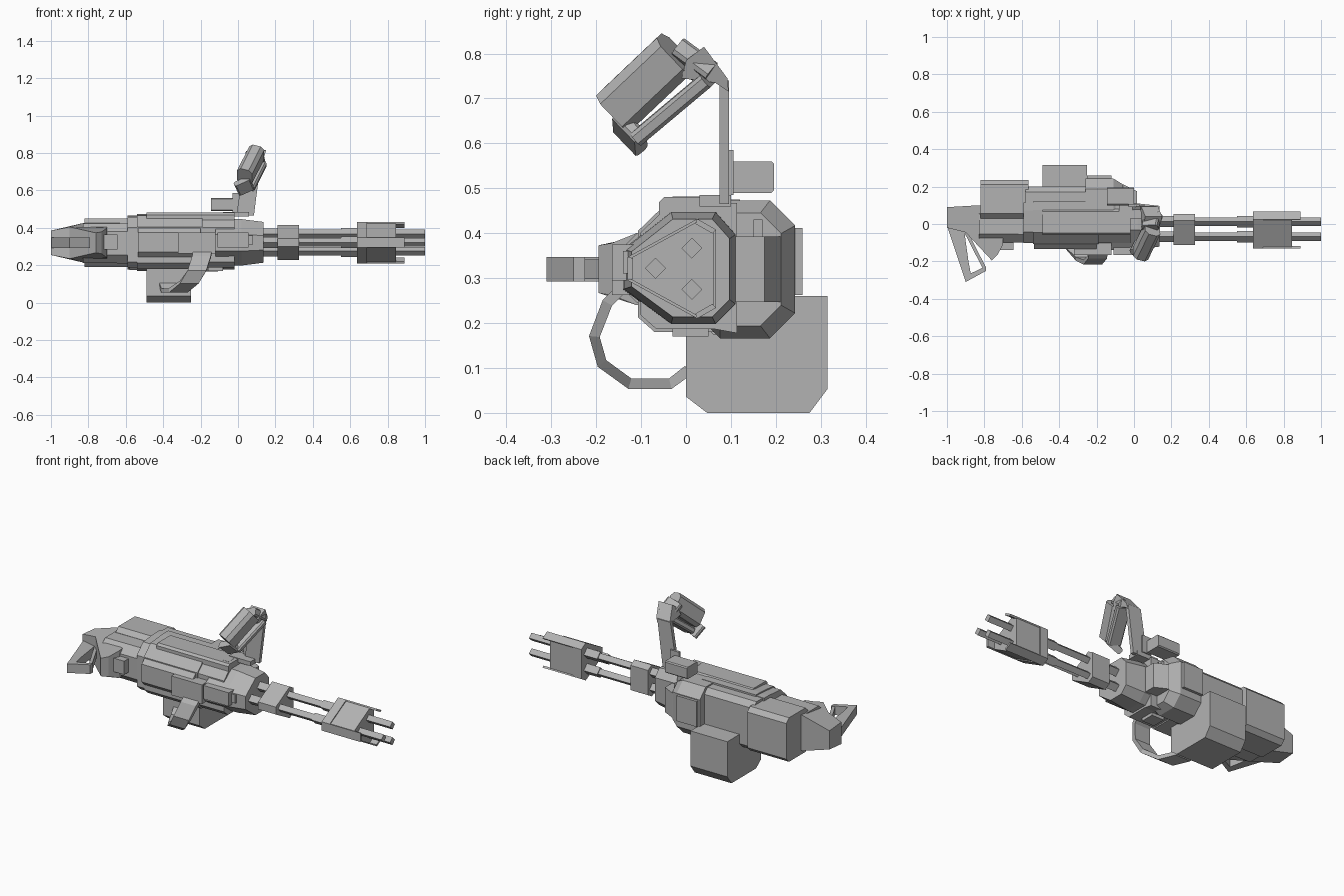
import bpy, bmesh
from mathutils import Vector

cube = bpy.data.objects.get("Cube")
if cube:
    bpy.data.objects.remove(cube, do_unlink=True)

grey = bpy.data.materials.new("gunmetal grey")
grey.use_nodes = True
grey.diffuse_color = (0.45, 0.45, 0.45, 1)
grey.node_tree.nodes["Principled BSDF"].inputs["Base Color"].default_value = (0.45, 0.45, 0.45, 1)


def loft(name, rings):
    """Skin matching rings of points and cap both ends."""
    bm = bmesh.new()
    loops = [[bm.verts.new(p) for p in ring] for ring in rings]
    n = len(loops[0])
    for a, b in zip(loops, loops[1:]):
        for i in range(n):
            j = (i + 1) % n
            bm.faces.new((a[i], a[j], b[j], b[i]))
    bm.faces.new(loops[0])
    bm.faces.new(loops[-1])
    bmesh.ops.recalc_face_normals(bm, faces=bm.faces)
    mesh = bpy.data.meshes.new(name)
    bm.to_mesh(mesh)
    bm.free()
    mesh.materials.append(grey)
    ob = bpy.data.objects.new(name, mesh)
    bpy.context.collection.objects.link(ob)
    return ob


def along_x(name, section, stations, centre=(0, 0.32)):
    """Sweep a y-z section through (x, scale) stations."""
    cy, cz = centre
    return loft(name, [[(x, cy + (y - cy) * s, cz + (z - cz) * s) for y, z in section]
                       for x, s in stations])


def chamfered(y0, y1, z0, z1, c):
    return [(y0 + c, z0), (y1 - c, z0), (y1, z0 + c), (y1, z1 - c),
            (y1 - c, z1), (y0 + c, z1), (y0, z1 - c), (y0, z0 + c)]


def box(name, x0, x1, y0, y1, z0, z1):
    return along_x(name, [(y0, z0), (y1, z0), (y1, z1), (y0, z1)], [(x0, 1), (x1, 1)])


def slab(name, outline, mid=0.32):
    """Plan outline of (x, y, half height) mirrored about a level."""
    return loft(name, [[(x, y, mid + s * h) for x, y, h in outline] for s in (-1, 1)])


def bar(name, p, q, side, width, depth, c=0.0):
    """Chamfered bar from p to q, width along the side direction."""
    p, q, side = Vector(p), Vector(q), Vector(side)
    axis = (q - p).normalized()
    u = (side - axis * side.dot(axis)).normalized()
    v = axis.cross(u)
    sec = chamfered(-width / 2, width / 2, -depth / 2, depth / 2, c or 0.002)
    return loft(name, [[e + u * a + v * b for a, b in sec] for e in (p, q)])


# Barrel cluster
for i, (y, z) in enumerate([(0.013, 0.367), (0.013, 0.275), (-0.068, 0.322)]):
    def diamond(r):
        return [(y + r, z), (y, z + r), (y - r, z), (y, z - r)]
    along_x(f"barrel_{i}", diamond(0.023), [(0.05, 1), (1.0, 1)])
    along_x(f"barrel_sleeve_{i}", diamond(0.031), [(0.55, 1), (0.65, 1)])
    along_x(f"barrel_root_{i}", diamond(0.029), [(0.1, 1), (0.22, 1)])

# Barrel clamps, truncated triangles
tri = [(-0.13, 0.347), (0.025, 0.432), (0.067, 0.408),
       (0.067, 0.234), (0.025, 0.21), (-0.13, 0.295)]
hub = (-0.015, 0.321)
along_x("muzzle_clamp", tri, [(0.65, 0.93), (0.845, 0.93)], hub)
along_x("muzzle_clamp_flange", tri, [(0.637, 1), (0.69, 1)], hub)
along_x("middle_clamp", tri, [(0.21, 0.84), (0.325, 0.84)], hub)
for i, (a, b) in enumerate([(1, 2), (3, 4), (5, 0)]):
    ends = [tri[a], tri[b]]
    inner = [(hub[0] + (y - hub[0]) * 0.9, hub[1] + (z - hub[1]) * 0.9) for y, z in reversed(ends)]
    along_x(f"clamp_prong_{i}", ends + inner, [(0.69, 1), (0.89, 1)])

# Receiver nose behind the barrels
nose = [(-0.125, 0.36), (-0.03, 0.435), (0.06, 0.435), (0.1, 0.39),
        (0.1, 0.25), (0.06, 0.21), (-0.03, 0.21), (-0.125, 0.28)]
along_x("receiver_nose", nose, [(-0.12, 1.12), (0.02, 1.1), (0.135, 0.97)], (0, 0.322))
box("nose_block", -0.11, 0.055, -0.165, -0.08, 0.295, 0.375)
box("nose_side_lug", -0.02, 0.08, -0.14, -0.08, 0.31, 0.36)

# Main receiver
body = [(-0.107, 0.405), (-0.045, 0.465), (0.076, 0.475), (0.12, 0.475),
        (0.12, 0.17), (0.065, 0.18), (-0.07, 0.18), (-0.107, 0.213)]
along_x("receiver", body, [(-0.54, 1), (-0.19, 1)])
along_x("receiver_front", body, [(-0.19, 0.95), (-0.02, 0.95)])
along_x("receiver_rear_collar", body, [(-0.59, 0.95), (-0.54, 0.95)])
along_x("receiver_front_panel", chamfered(-0.134, 0, 0.245, 0.4, 0.025), [(-0.535, 1), (-0.2, 1)])
along_x("top_cover", chamfered(-0.06, 0.08, 0.4, 0.481, 0.012), [(-0.49, 1), (-0.02, 1)])
box("feed_mouth", -0.32, -0.12, -0.165, -0.05, 0.262, 0.375)
for name, z in (("upper_rail", 0.43), ("lower_rail", 0.19)):
    box(name, -0.3, -0.02, -0.041, -0.012, z, z + 0.02)
box("lower_catch", -0.16, -0.08, -0.03, 0.05, 0.17, 0.2)

# Side housing in steps
along_x("housing_rear", chamfered(0.03, 0.235, 0.19, 0.45, 0.025), [(-0.82, 1), (-0.565, 1)])
along_x("housing_middle", chamfered(0.03, 0.2, 0.175, 0.465, 0.03), [(-0.58, 1), (-0.24, 1)])
along_x("housing_front", chamfered(0.02, 0.243, 0.166, 0.473, 0.056),
        [(-0.26, 1), (-0.11, 1), (-0.06, 0.82)], (0.07, 0.32))
box("housing_plate", -0.25, -0.12, 0.2, 0.259, 0.262, 0.412)
slab("housing_wedge", [(-0.1, 0.08, 0.073), (-0.1, 0.21, 0.073), (-0.055, 0.21, 0.073),
                       (0.015, 0.175, 0.073), (0.015, 0.08, 0.073)])
box("housing_pin", -0.1, -0.04, 0.15, 0.17, 0.38, 0.43)

# Ammunition box and curved feed belt
along_x("ammo_box", [(0, 0.036), (0.047, 0), (0.275, 0), (0.315, 0.053), (0.315, 0.26), (0, 0.26)],
        [(-0.49, 1), (-0.25, 1)])
path = [(-0.19, -0.15, 0.27), (-0.195, -0.175, 0.245), (-0.22, -0.204, 0.17), (-0.26, -0.187, 0.11),
        (-0.32, -0.125, 0.065), (-0.36, -0.035, 0.065), (-0.37, 0.005, 0.095)]
rings = []
for i, p in enumerate(path):
    t = Vector(path[min(i + 1, len(path) - 1)]) - Vector(path[max(i - 1, 0)])
    out = Vector((0, t.z, -t.y)).normalized() * 0.012
    wide = Vector((0.05, 0, 0))
    rings.append([Vector(p) + a * wide + b * out for a, b in ((-1, -1), (1, -1), (1, 1), (-1, 1))])
loft("feed_belt", rings)

# Stock
along_x("stock_tube", chamfered(-0.1, 0.1, 0.21, 0.425, 0.045), [(-0.83, 0.98), (-0.57, 1)], (0, 0.32))
slab("stock_rear", [(-1, 0.09, 0.055), (-0.83, 0.1, 0.105), (-0.7, 0.08, 0.1), (-0.7, -0.11, 0.08),
                    (-0.73, -0.165, 0.058), (-0.76, -0.195, 0.053), (-0.9, -0.045, 0.085), (-1, -0.02, 0.065)])
box("stock_block", -0.73, -0.645, -0.14, -0.05, 0.285, 0.365)

# Rear grip loop
slab("grip_rear_bar", [(x, y, 0.027) for x, y in
                       [(-1, -0.01), (-0.9, -0.31), (-0.868, -0.29), (-0.885, -0.2), (-0.91, -0.02)]])
slab("grip_foot", [(x, y, 0.027) for x, y in
                   [(-0.9, -0.31), (-0.79, -0.25), (-0.79, -0.225), (-0.885, -0.27)]])
slab("grip_strut", [(x, y, 0.022) for x, y in
                    [(-0.91, -0.04), (-0.89, -0.04), (-0.79, -0.235), (-0.81, -0.235)]])

# Carry handle: post, elbow, padded grip and loop
loft("handle_post", [[(x, y, z) for x, y in ((x0, 0.075), (x1, 0.075), (x1, 0.096), (x0, 0.096))]
                     for x0, x1, z in ((-0.01, 0.085, 0.465), (0.035, 0.12, 0.74))])
box("post_foot", -0.08, -0.04, -0.03, 0.09, 0.43, 0.482)
box("post_bridge", -0.08, 0.06, 0.03, 0.1, 0.46, 0.485)
loft("handle_elbow", [[(x + 0.3 * (z - 0.78), y, z) for y, z in
                       ((0.0, 0.785), (0.04, 0.815), (0.092, 0.745), (0.095, 0.715), (0.065, 0.735), (-0.01, 0.745))]
                      for x in (0.05, 0.14)])
across = (0, -0.7, 0.7)
bar("handle_grip", (0.035, -0.157, 0.672), (0.1, -0.022, 0.8), across, 0.11, 0.085, 0.02)
bar("handle_loop", (0.05, -0.105, 0.615), (0.115, 0.05, 0.745), across, 0.035, 0.08, 0.008)
bar("handle_top_bridge", (0.085, -0.02, 0.805), (0.1, 0.055, 0.75), (1, 0, 0.4), 0.09, 0.045, 0.008)
bar("handle_end_bridge", (0.02, -0.15, 0.65), (0.045, -0.1, 0.598), (1, 0, 0.4), 0.09, 0.035, 0.008)

# Sight box
along_x("sight_box", chamfered(0.1, 0.196, 0.49, 0.56, 0.006), [(-0.145, 1), (0.0, 1)])
box("sight_mount", -0.03, 0.03, 0.092, 0.106, 0.485, 0.585)
